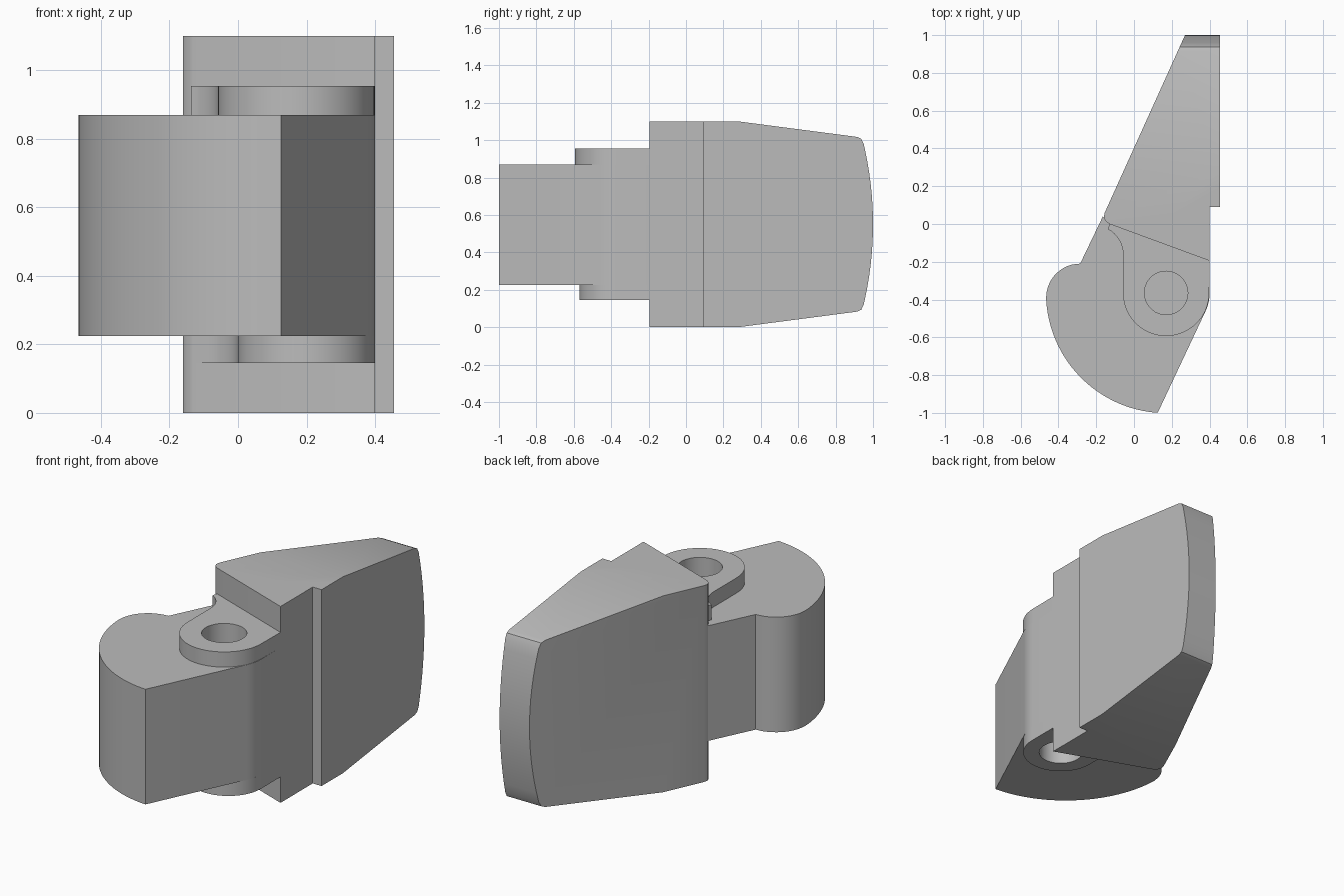
import bpy, bmesh
from math import cos, sin, radians
from mathutils import Vector

old = bpy.data.objects.get("Cube")
if old:
    bpy.data.objects.remove(old, do_unlink=True)

grey = bpy.data.materials.new("plain grey")
grey.use_nodes = True
GREY = (0.5, 0.5, 0.5, 1)
grey.diffuse_color = GREY
grey.node_tree.nodes["Principled BSDF"].inputs["Base Color"].default_value = GREY


def arc(cx, cy, r, start, end, steps=16):
    """Points on a circle between two angles in degrees."""
    angles = [radians(start + (end - start) * i / steps) for i in range(steps + 1)]
    return [(cx + r * cos(a), cy + r * sin(a)) for a in angles]


def prism(name, outline, low, high, axis="z"):
    """Extrude an outline along z (xy outline) or along x (yz outline)."""
    bm = bmesh.new()
    place = (lambda p: (p[0], p[1], low)) if axis == "z" else (lambda p: (low, p[0], p[1]))
    face = bm.faces.new([bm.verts.new(place(p)) for p in outline])
    out = bmesh.ops.extrude_face_region(bm, geom=[face])
    step = Vector((0, 0, high - low)) if axis == "z" else Vector((high - low, 0, 0))
    bmesh.ops.translate(bm, vec=step, verts=[g for g in out["geom"] if isinstance(g, bmesh.types.BMVert)])
    bmesh.ops.recalc_face_normals(bm, faces=bm.faces)
    mesh = bpy.data.meshes.new(name)
    bm.to_mesh(mesh)
    bm.free()
    mesh.materials.append(grey)
    obj = bpy.data.objects.new(name, mesh)
    bpy.context.collection.objects.link(obj)
    return obj


def select(obj):
    bpy.ops.object.select_all(action="DESELECT")
    obj.select_set(True)
    bpy.context.view_layer.objects.active = obj


def cut(obj, tool, operation):
    mod = obj.modifiers.new("cut", "BOOLEAN")
    mod.operation, mod.object, mod.solver = operation, tool, "EXACT"
    select(obj)
    bpy.ops.object.modifier_apply(modifier=mod.name)


MID = 0.55
PIN = (0.17, -0.365)
LOW_PIN = (0.20, -0.37)

# Tapered wing: plan outline trimmed by a side profile
plan = [(0.40, -0.195), (0.40, 0.09), (0.455, 0.09), (0.455, 1.02), (0.279, 1.02),
        (-0.155, 0.06), (-0.16, 0.035), (-0.15, 0.015), (-0.13, 0.0)]
wing = prism("wing", plan, 0.0, 1.1)
half = [(-0.4, 0.55), (0.28, 0.55), (0.915, 0.467), (0.937, 0.457), (0.95, 0.43)]
bow = [(1.0 - 0.05 * t * t, 0.43 * t) for t in [1 - i / 8 for i in range(1, 8)]]
upper = half + bow
side = [(y, MID + z) for y, z in upper] + [(1.0, MID)] + [(y, MID - z) for y, z in reversed(upper)]
trimmer = prism("wing_trimmer", side, -0.6, 0.6, "x")
cut(wing, trimmer, "INTERSECT")
bpy.data.objects.remove(trimmer, do_unlink=True)

# Rounded knuckle block in front of the wing
block = ([(0.40, -0.195)] + arc(*PIN, 0.23, 0, -25, 6)
         + arc(*PIN, 0.636, 266, 182, 32)
         + arc(-0.285, -0.39, 0.18, 178, 90, 12)
         + [(-0.165, 0.04), (-0.13, 0.0)])
knuckle = prism("knuckle", block, 0.225, 0.87)


# Raised bosses flowing into the wing through a fillet
def boss(name, centre, radius, low, high):
    left = centre[0] - radius
    fillet = arc(left - 0.15, -0.16, 0.15, 0, 62, 8)
    outline = ([(0.40, -0.195)] + arc(*centre, radius, 0, -180, 32) + fillet + [(-0.13, 0.0)])
    return prism(name, outline, low, high)


top_boss = boss("top_boss", PIN, 0.228, 0.87, 0.955)
bottom_boss = boss("bottom_boss", LOW_PIN, 0.2, 0.145, 0.225)

# Blind pin holes
for centre, low, high, parts in ((PIN, 0.7, 1.0, (top_boss, knuckle)),
                                 (LOW_PIN, 0.1, 0.4, (bottom_boss, knuckle))):
    drill = prism("hole_drill", arc(*centre, 0.115, 0, 350, 35), low, high)
    for part in parts:
        cut(part, drill, "DIFFERENCE")
    bpy.data.objects.remove(drill, do_unlink=True)

for part in (wing, knuckle, top_boss, bottom_boss):
    select(part)
    bpy.ops.object.shade_smooth_by_angle(angle=radians(30))
